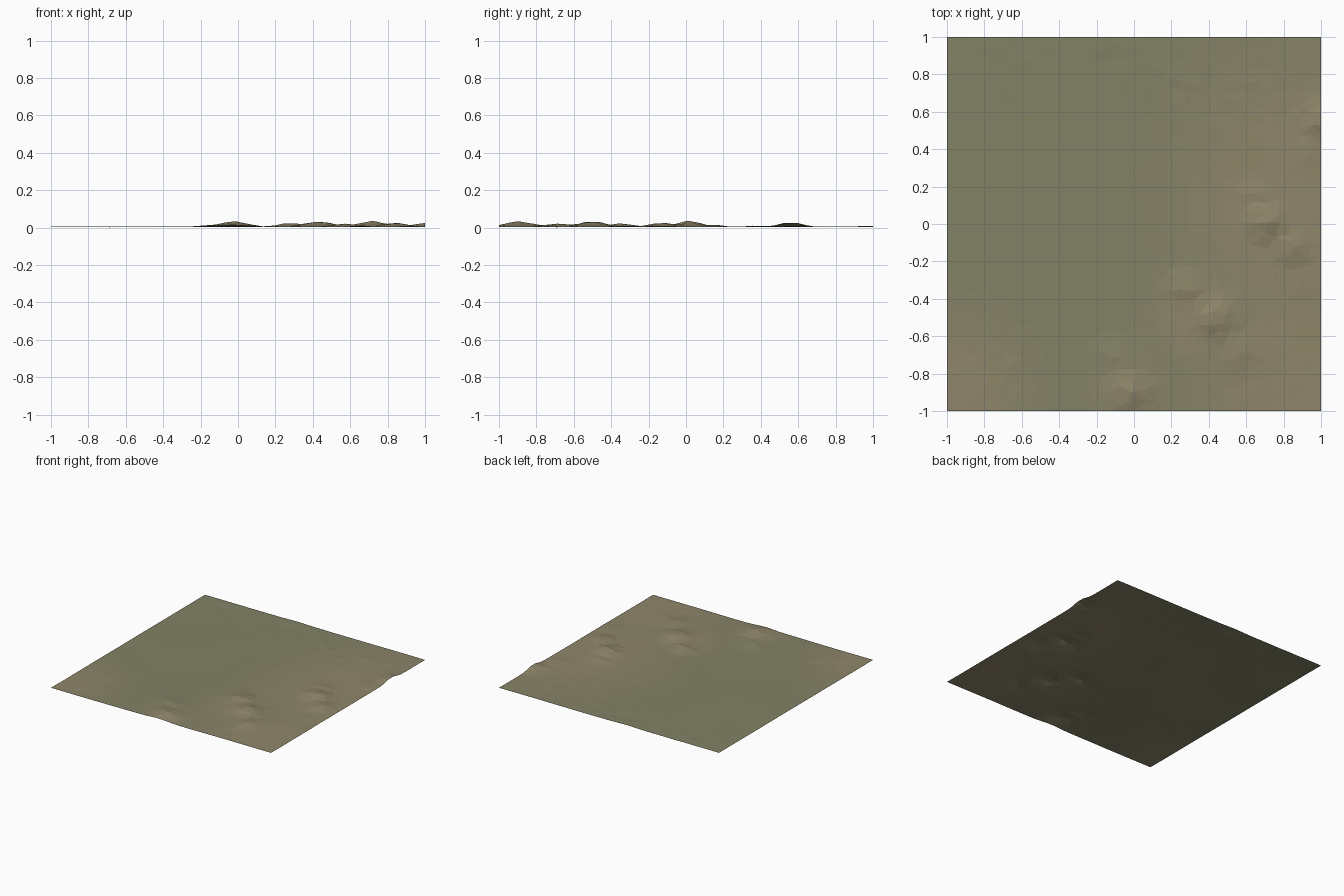
import bpy, bmesh, math, random
from mathutils import Vector, noise

if "Cube" in bpy.data.objects:
    bpy.data.objects.remove(bpy.data.objects["Cube"])

random.seed(4)
N = 34

# Hills: x, y, height, radius across x, radius across y
HILLS = [
    (-0.02, -0.89, 0.030, 0.10, 0.10), (-0.10, -0.70, 0.012, 0.10, 0.07),
    (0.28, -0.34, 0.022, 0.08, 0.07), (0.43, -0.50, 0.031, 0.10, 0.09),
    (0.57, -0.68, 0.016, 0.09, 0.09), (0.71, 0.02, 0.034, 0.09, 0.08),
    (0.66, 0.17, 0.011, 0.09, 0.05), (0.84, -0.13, 0.022, 0.09, 0.09),
    (0.90, -0.33, 0.005, 0.08, 0.07), (1.00, 0.56, 0.025, 0.07, 0.08),
    (0.92, 0.38, 0.007, 0.06, 0.06), (-0.15, 0.97, 0.006, 0.10, 0.05),
]
# Areas of rough ground: x, y, radius x, radius y
ROUGH = [(0.10, 0.82, 0.3, 0.16), (0.65, 0.72, 0.35, 0.12), (-0.75, -0.70, 0.2, 0.2),
         (-0.70, 0.85, 0.25, 0.15), (0.65, -0.80, 0.2, 0.12)]


def bump(x, y, cx, cy, rx, ry):
    return math.exp(-((x - cx) / rx) ** 2 - ((y - cy) / ry) ** 2)


def height(x, y):
    z = 0.004 + 0.002 * noise.noise(Vector((x * 2, y * 2, 0)))
    z += sum(h * bump(x, y, cx, cy, rx, ry) for cx, cy, h, rx, ry in HILLS)
    rough = min(1, sum(bump(x, y, *r) for r in ROUGH))
    return max(0.0, z + rough * 0.005 * noise.noise(Vector((x * 11, y * 11, 3))))


def material(name, rgb):
    m = bpy.data.materials.new(name)
    m.diffuse_color = (*rgb, 1)
    m.use_nodes = True
    m.node_tree.nodes["Principled BSDF"].inputs["Base Color"].default_value = m.diffuse_color
    return m


# Terrain sheet: jittered grid, triangulated
bm = bmesh.new()
bmesh.ops.create_grid(bm, x_segments=N, y_segments=N, size=1)
for v in bm.verts:
    j = 0.32 * 2 / N
    if abs(v.co.x) < 0.999:
        v.co.x += random.uniform(-j, j)
    if abs(v.co.y) < 0.999:
        v.co.y += random.uniform(-j, j)
    v.co.z = height(v.co.x, v.co.y)
bmesh.ops.triangulate(bm, faces=bm.faces[:], quad_method='BEAUTY')

# Colour bands blending from grass to dry earth
GRASS, EARTH, BANDS = (0.225, 0.222, 0.132), (0.275, 0.238, 0.145), 6
for f in bm.faces:
    c = f.calc_center_median()
    earth = max(bump(c.x, c.y, 0.85, 0.15, 0.6, 0.75), bump(c.x, c.y, 0.85, -0.8, 0.5, 0.5),
                bump(c.x, c.y, 0.35, -0.5, 0.25, 0.25), bump(c.x, c.y, -1, -0.9, 0.4, 0.4),
                0.8 * bump(c.x, c.y, -0.02, -0.9, 0.2, 0.2))
    f.material_index = min(BANDS - 1, int(earth * 1.2 * BANDS))
    f.smooth = False

me = bpy.data.meshes.new("terrain")
bm.to_mesh(me)
bm.free()
for i in range(BANDS):
    t = i / (BANDS - 1)
    me.materials.append(material("ground_%d" % i, [a + (b - a) * t for a, b in zip(GRASS, EARTH)]))
terrain = bpy.data.objects.new("terrain", me)
bpy.context.collection.objects.link(terrain)
